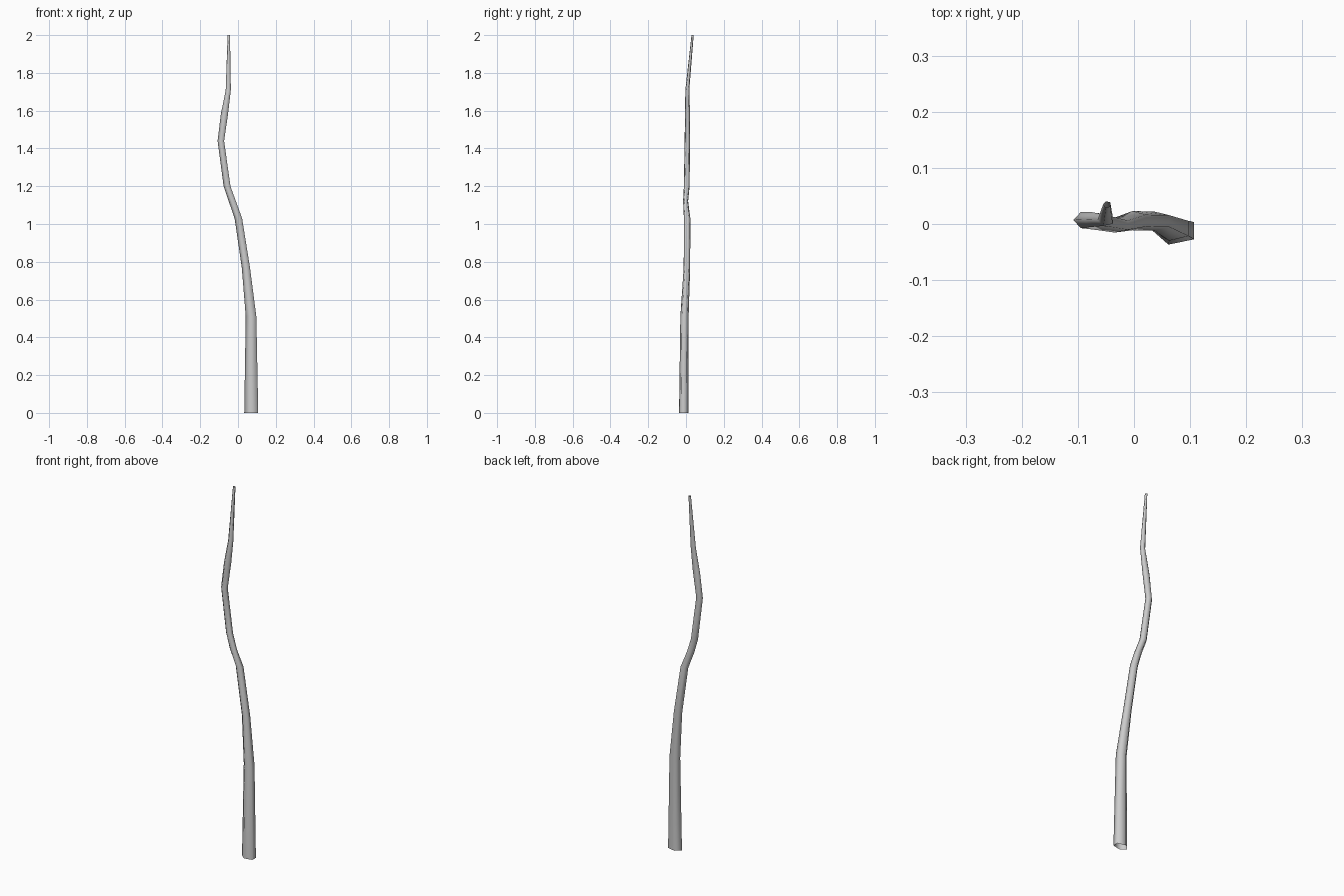
import bpy, bmesh, math

if "Cube" in bpy.data.objects:
    bpy.data.objects.remove(bpy.data.objects["Cube"])

SIDES = 5
# rings along the stem: centre x, centre y, height, x radius, y radius
RINGS = [
    (0.074, -0.012, 0.00, 0.041, 0.026),
    (0.072, -0.008, 0.51, 0.031, 0.023),
    (0.044, 0.005, 0.77, 0.024, 0.018),
    (0.004, 0.006, 1.03, 0.022, 0.018),
    (-0.028, -0.002, 1.12, 0.021, 0.014),
    (-0.056, 0.004, 1.20, 0.020, 0.016),
    (-0.089, 0.007, 1.44, 0.019, 0.015),
    (-0.070, 0.008, 1.58, 0.021, 0.014),
    (-0.050, 0.007, 1.71, 0.015, 0.011),
    (-0.048, 0.035, 2.00, 0.007, 0.006),
]


def lofted_tube(name, rings, sides):
    bm = bmesh.new()
    loops = []
    for cx, cy, z, rx, ry in rings:
        loop = []
        for i in range(sides):
            a = math.pi + 2 * math.pi * i / sides
            loop.append(bm.verts.new((cx + rx * math.cos(a), cy + ry * math.sin(a), z)))
        loops.append(loop)
    for low, high in zip(loops, loops[1:]):
        for i in range(sides):
            j = (i + 1) % sides
            bm.faces.new((low[i], low[j], high[j], high[i]))
    mesh = bpy.data.meshes.new(name)
    bm.to_mesh(mesh)
    bm.free()
    for p in mesh.polygons:
        p.use_smooth = True
    obj = bpy.data.objects.new(name, mesh)
    bpy.context.collection.objects.link(obj)
    return obj


# crooked tapering stem, hollow with open ends
lofted_tube("crooked_stem", RINGS, SIDES)
